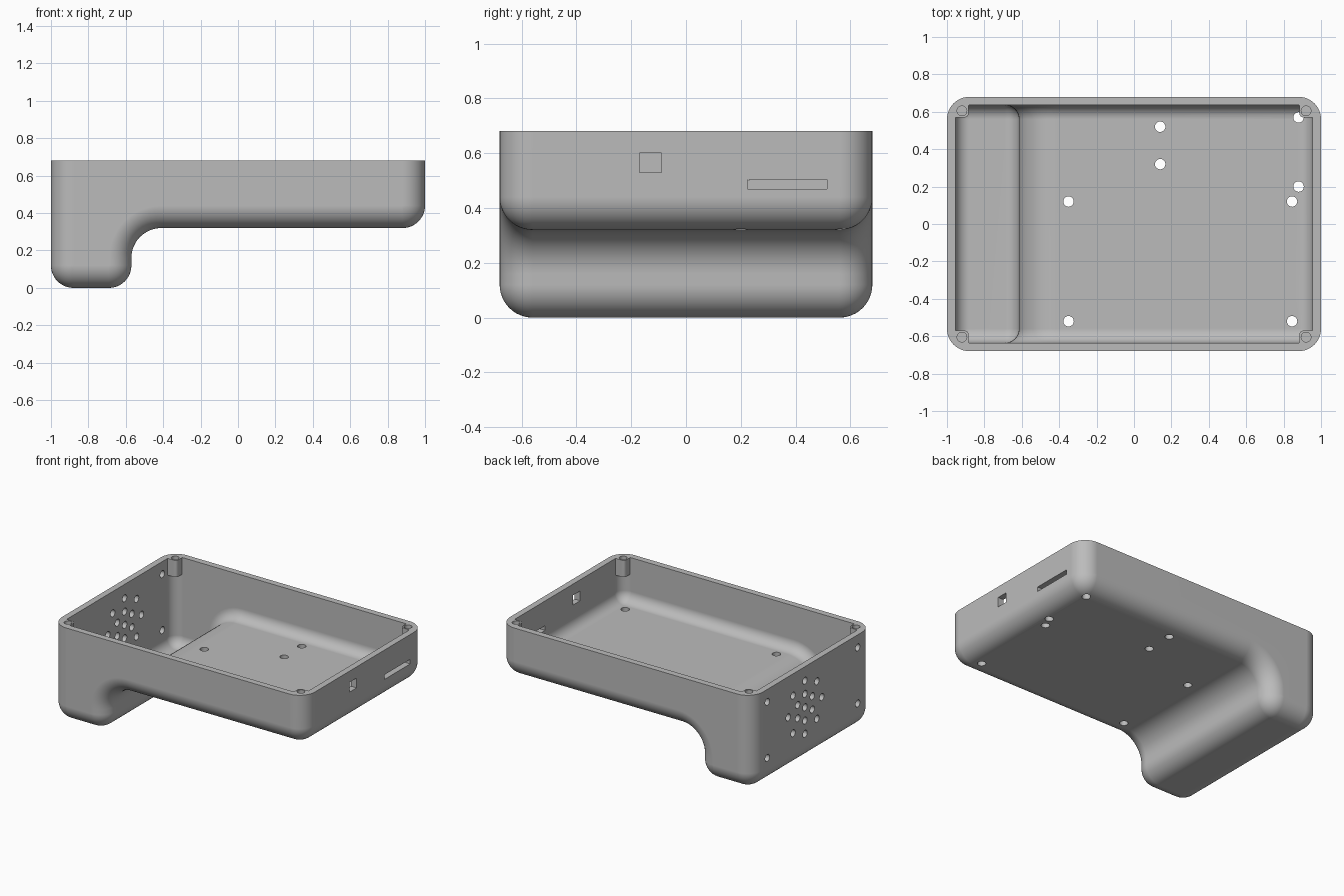
import bpy, bmesh
from math import sin, cos, pi, radians
from mathutils import Matrix, Vector

RIM, WALL, EDGE, COVE, SEG = 0.68, 0.045, 0.12, 0.16, 12

if "Cube" in bpy.data.objects:
    bpy.data.objects.remove(bpy.data.objects["Cube"])

grey = bpy.data.materials.new("plain grey")
grey.use_nodes = True
grey.diffuse_color = (0.5, 0.5, 0.5, 1)
grey.node_tree.nodes["Principled BSDF"].inputs["Base Color"].default_value = grey.diffuse_color


def make(name, bm):
    bmesh.ops.recalc_face_normals(bm, faces=bm.faces)
    mesh = bpy.data.meshes.new(name)
    bm.to_mesh(mesh)
    bm.free()
    mesh.materials.append(grey)
    obj = bpy.data.objects.new(name, mesh)
    bpy.context.collection.objects.link(obj)
    return obj


def arc(cx, cz, radius, start, end):
    angles = [radians(start + (end - start) * i / SEG) for i in range(SEG + 1)]
    return [(cx + radius * cos(a), cz + radius * sin(a)) for a in angles]


def side_profile(offset, top):
    """Stepped side outline, moved inwards by offset."""
    r = EDGE - offset
    return ([(-1 + offset, top)]
            + arc(-0.88, 0.12, r, 180, 270)
            + arc(-0.69, 0.12, r, 270, 360)
            + arc(-0.41, 0.16, COVE + offset, 180, 90)
            + arc(0.88, 0.44, r, 270, 360)
            + [(1 - offset, top)])


def rounded_body(name, inset, top):
    """Loft the outline across y, rounding both ends."""
    r = EDGE - inset
    bm = bmesh.new()
    rows = []
    for side in (-1, 1):
        for i in range(SEG + 1):
            a = pi / 2 * (SEG - i if side < 0 else i) / SEG
            y = side * (RIM - EDGE + r * sin(a))
            outline = side_profile(inset + r * (1 - cos(a)), top)
            rows.append([bm.verts.new((x, y, z)) for x, z in outline])
    n = len(rows[0])
    for a, b in zip(rows, rows[1:]):
        for i in range(n):
            j = (i + 1) % n
            bm.faces.new((a[i], a[j], b[j], b[i]))
    bm.faces.new(rows[0])
    bm.faces.new(rows[-1])
    bmesh.ops.remove_doubles(bm, verts=bm.verts, dist=1e-5)
    return make(name, bm)


def add_box(bm, low, high):
    low, high = Vector(low), Vector(high)
    matrix = Matrix.Translation((low + high) / 2) @ Matrix.Diagonal((*(high - low), 1))
    return bmesh.ops.create_cube(bm, size=1, matrix=matrix)["verts"]


def add_pin(bm, centre, radius, length, along_x=False):
    turn = Matrix.Rotation(pi / 2, 4, "Y") if along_x else Matrix()
    bmesh.ops.create_cone(bm, cap_ends=True, segments=20, radius1=radius, radius2=radius,
                          depth=length, matrix=Matrix.Translation(centre) @ turn)


def subtract(target, cutter):
    mod = target.modifiers.new("cut", "BOOLEAN")
    mod.operation, mod.solver, mod.object = "DIFFERENCE", "EXACT", cutter
    bpy.ops.object.select_all(action="DESELECT")
    bpy.context.view_layer.objects.active = target
    target.select_set(True)
    bpy.ops.object.modifier_apply(modifier=mod.name)
    bpy.data.objects.remove(cutter)


case = rounded_body("stepped_case", 0, RIM)
cavity = rounded_body("cavity", WALL, RIM + 0.1)

# Corner screw posts, left standing by notching the cavity
bm = bmesh.new()
corners = [(sx, sy) for sx in (-1, 1) for sy in (-1, 1)]
for sx, sy in corners:
    ends = [sorted((sx * 0.885, sx * 1.1)), sorted((sy * 0.57, sy * 0.8))]
    verts = add_box(bm, (ends[0][0], ends[1][0], 0.56), (ends[0][1], ends[1][1], 0.9))
    edges = [e for e in verts[0].link_faces[0].edges]
    inner = [e for e in {e for v in verts for e in v.link_edges}
             if all(abs(v.co.x) < 0.9 and abs(v.co.y) < 0.6 for v in e.verts)]
    bmesh.ops.bevel(bm, geom=inner, offset=0.02, segments=4, affect="EDGES", profile=0.5)
subtract(cavity, make("post_notches", bm))
subtract(case, cavity)

bm = bmesh.new()
# Screw holes in the posts
for sx, sy in corners:
    add_pin(bm, (sx * 0.92, sy * 0.605, RIM), 0.026, 0.2)
# Mounting holes in the floor
for x, y in [(0.14, 0.52), (0.14, 0.32), (-0.35, 0.12), (0.845, 0.12),
             (-0.35, -0.52), (0.845, -0.52), (0.88, 0.57), (0.88, 0.2)]:
    add_pin(bm, (x, y, 0.36), 0.028, 0.2)
# Mounting holes and round grille in the tall end wall
for y in (-0.51, 0.51):
    for z in (0.19, 0.59):
        add_pin(bm, (-1, y, z), 0.025, 0.2, True)
for count, radius in ((1, 0), (6, 0.095), (8, 0.19)):
    for i in range(count):
        a = 2 * pi * i / count
        add_pin(bm, (-1, 0.085 + radius * sin(a), 0.39 + radius * cos(a)), 0.025, 0.2, True)
# Socket and card slot in the opposite wall
add_box(bm, (0.9, -0.17, 0.53), (1.1, -0.09, 0.6))
add_box(bm, (0.9, 0.225, 0.47), (1.1, 0.515, 0.503))
subtract(case, make("hole_cutters", bm))

# Smooth fillets with crisp rims
bpy.ops.object.shade_smooth_by_angle(angle=radians(30))
case.modifiers.new("even_shading", "WEIGHTED_NORMAL").keep_sharp = True
